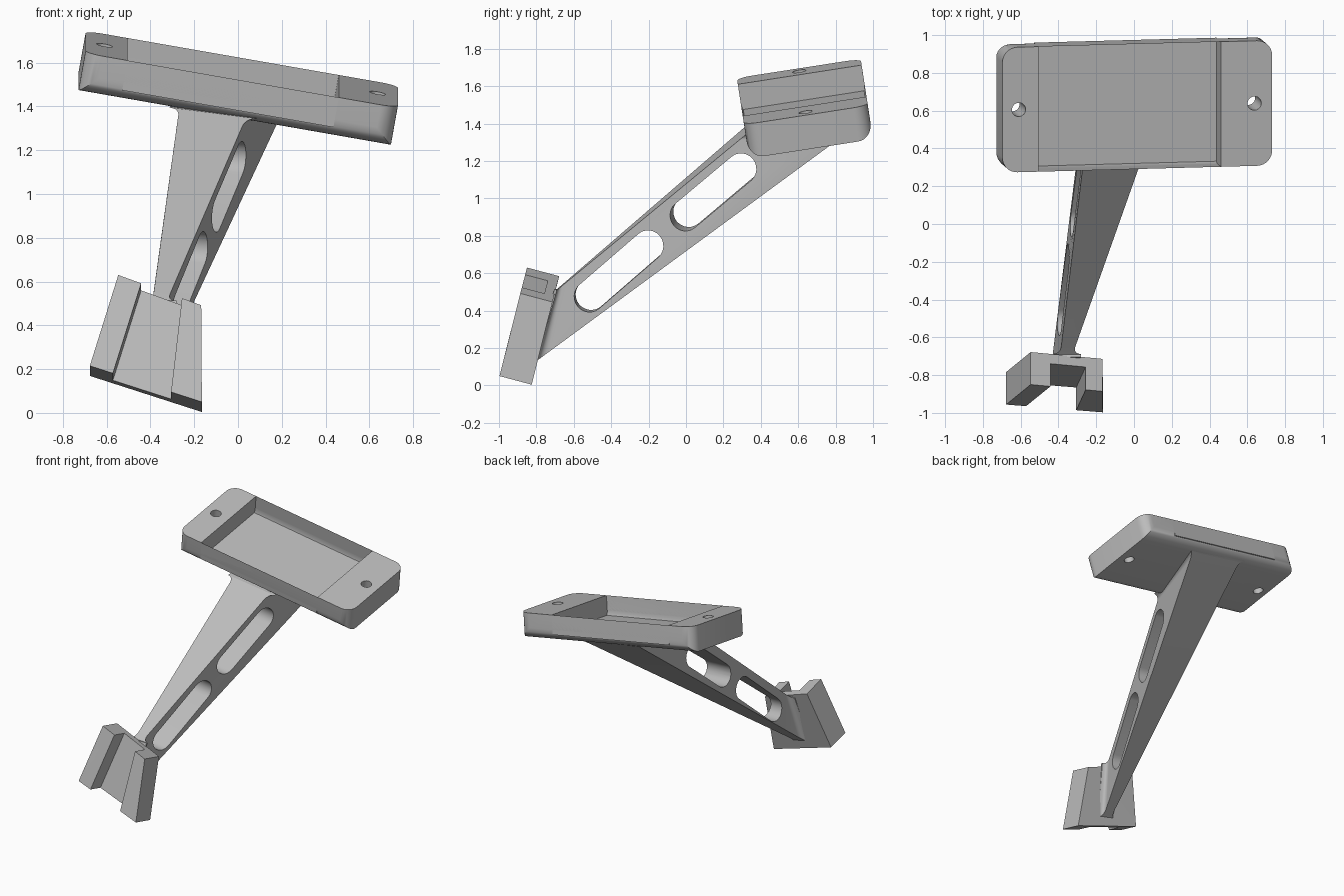
import bpy, bmesh, math
from mathutils import Vector, Matrix

if "Cube" in bpy.data.objects:
    bpy.data.objects.remove(bpy.data.objects["Cube"], do_unlink=True)

grey = bpy.data.materials.new("light_grey")
grey.use_nodes = True
grey.diffuse_color = (0.5, 0.5, 0.5, 1)
grey.node_tree.nodes["Principled BSDF"].inputs["Base Color"].default_value = (0.5, 0.5, 0.5, 1)


def finish(name, bm):
    bmesh.ops.recalc_face_normals(bm, faces=bm.faces)
    mesh = bpy.data.meshes.new(name)
    bm.to_mesh(mesh)
    bm.free()
    mesh.materials.append(grey)
    obj = bpy.data.objects.new(name, mesh)
    bpy.context.collection.objects.link(obj)
    return obj


def loft(rings):
    """Closed solid through rings that have equal point counts."""
    bm = bmesh.new()
    loops = [[bm.verts.new(p) for p in ring] for ring in rings]
    count = len(loops[0])
    for a, b in zip(loops, loops[1:]):
        for i in range(count):
            j = (i + 1) % count
            bm.faces.new((a[i], a[j], b[j], b[i]))
    bm.faces.new(loops[0])
    bm.faces.new(loops[-1])
    return bm


def cut(obj, cutter):
    cutter.hide_render = True
    mod = obj.modifiers.new("cut", "BOOLEAN")
    mod.operation = "DIFFERENCE"
    mod.solver = "EXACT"
    mod.object = cutter
    bpy.context.view_layer.objects.active = obj
    bpy.ops.object.modifier_apply(modifier=mod.name)
    bpy.data.objects.remove(cutter, do_unlink=True)


def drill(obj, centre, axis, radius):
    bm = bmesh.new()
    bmesh.ops.create_cone(bm, cap_ends=True, segments=24, radius1=radius, radius2=radius, depth=0.9)
    turn = Vector(axis).to_track_quat("Z", "Y").to_matrix().to_4x4()
    bm.transform(Matrix.Translation(centre) @ turn)
    cut(obj, finish("drill_cutter", bm))


def smooth(obj):
    bpy.ops.object.select_all(action="DESELECT")
    obj.select_set(True)
    bpy.context.view_layer.objects.active = obj
    bpy.ops.object.shade_smooth_by_angle(angle=math.radians(30))


# Top plate: stepped profile swept across its depth, in a tilted frame
u = Vector((1, 0.027, -0.175)).normalized()
n = u.cross(Vector((0, 1, 0.155))).normalized()
v = n.cross(u)
frame = Matrix((u, v, n)).transposed().to_4x4()
frame.translation = (-0.015, 0.65, 1.39)
half, depth, step, top = 0.725, 0.335, 0.045, 0.185
profile = [(-half, 0), (half, 0), (half, top), (0.45, top),
           (0.45, step), (-0.53, step), (-0.53, top), (-half, top)]
bm = loft([[(a, y, b) for a, b in profile] for y in (-depth, depth)])
corners = [e for e in bm.edges
           if all(abs(abs(w.co.x) - half) < 1e-4 for w in e.verts)
           and abs(e.verts[0].co.y - e.verts[1].co.y) < 1e-4]
bmesh.ops.bevel(bm, geom=corners, offset=0.08, segments=8, profile=0.5, affect="EDGES")
bm.transform(frame)
plate = finish("top_plate", bm)
for x in (-0.637, 0.63):
    drill(plate, frame @ Vector((x, 0, 0.1)), n, 0.037)
smooth(plate)

# Lower clamp: tapered block with a channel open to the front
back = Vector((0, 0.172, -0.046))


def clamp_ring(left, right, inner_left, inner_right):
    left, right = Vector(left), Vector(right)
    outline = [(0, 0), (inner_left, 0), (inner_left, 0.7), (inner_right, 0.7),
               (inner_right, 0), (1, 0), (1, 1), (0, 1)]
    return [left.lerp(right, a) + back * d for a, d in outline]


clamp = finish("lower_clamp", loft([
    clamp_ring((-0.677, -0.956, 0.215), (-0.165, -0.997, 0.05), 0.206, 0.725),
    clamp_ring((-0.547, -0.85, 0.63), (-0.168, -0.886, 0.492), 0.276, 0.768)]))
for centre in ((-0.575, -0.9, 0.405), (-0.21, -0.93, 0.28)):
    drill(clamp, centre, back, 0.021)
smooth(clamp)

# Strut: four tapering edges, with sides flared into the plate and clamp
low = [Vector(p) for p in ((-0.39, -0.69, 0.515), (-0.325, -0.69, 0.51),
                           (-0.377, -0.8, 0.13), (-0.444, -0.8, 0.15))]
high = [Vector(p) for p in ((-0.268, 0.33, 1.395), (0.035, 0.325, 1.345),
                            (0.215, 0.93, 1.4), (-0.23, 0.93, 1.485))]
side = (-1, 1, 1, -1)
flare = 0.045
steps = [i / 6 for i in range(7)]


def strut_ring(t, s):
    grow = flare * (1 - math.sqrt(1 - (1 - s) ** 2))
    return [a.lerp(b, t) + Vector((k * grow, 0, 0)) for a, b, k in zip(low, high, side)]


rings = [strut_ring(s * 0.04, s) for s in steps]
rings += [strut_ring(1 - s * 0.04, s) for s in reversed(steps)]
bm = loft([[p - back * 0.08 for p in rings[0]]] + rings)
strut = finish("strut", bm)

# Two long slots through the strut
bore = Vector((-1, 0.08, 0.09))
for start, end in (((-0.3, -0.516, 0.476), (-0.22, -0.19, 0.76)),
                   ((-0.06, -0.008, 0.904), (0.06, 0.302, 1.166))):
    start, end = Vector(start), Vector(end)
    along = math.atan2(end.z - start.z, end.y - start.y)
    outline = []
    for centre, first in ((start, along + math.pi / 2), (end, along - math.pi / 2)):
        for i in range(13):
            a = first + math.pi * i / 12
            outline.append(Vector((start.x, centre.y + 0.082 * math.cos(a),
                                   centre.z + 0.082 * math.sin(a))))
    cut(strut, finish("slot_cutter", loft([[p + bore * d for p in outline] for d in (-0.5, 0.6)])))
smooth(strut)
